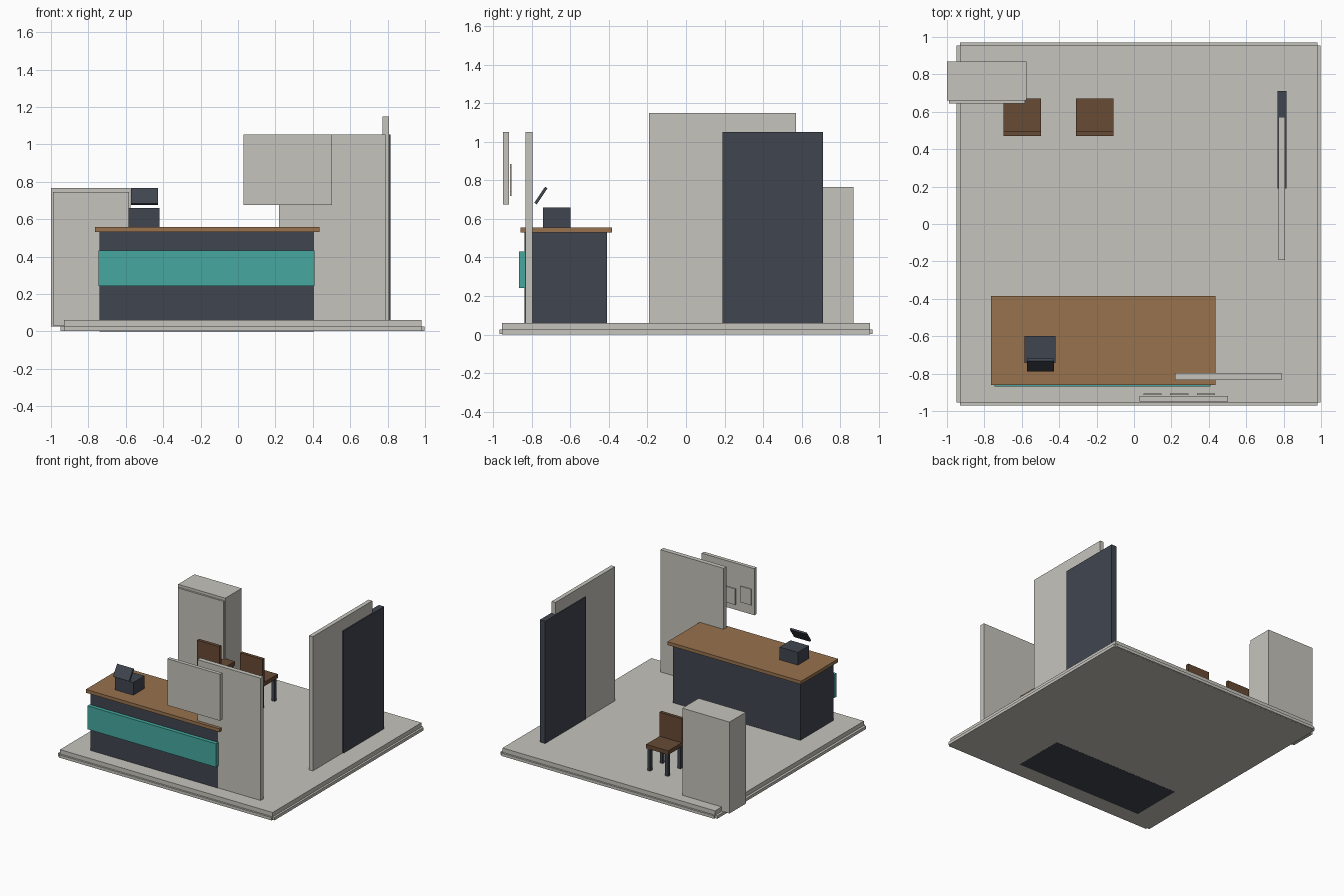
import bpy
import bmesh
from math import radians
from mathutils import Matrix

cube = bpy.data.objects.get("Cube")
if cube:
    bpy.data.objects.remove(cube, do_unlink=True)


def material(name, rgb):
    mat = bpy.data.materials.new(name)
    mat.use_nodes = True
    mat.diffuse_color = (*rgb, 1)
    mat.node_tree.nodes["Principled BSDF"].inputs["Base Color"].default_value = (*rgb, 1)
    return mat


light_grey = material("light grey", (0.558, 0.552, 0.503))
slate = material("dark slate", (0.051, 0.060, 0.078))
wood = material("warm wood", (0.314, 0.171, 0.076))
brown = material("dark brown", (0.136, 0.069, 0.034))
teal = material("teal", (0.061, 0.397, 0.352))


def box(name, mat, x, y, z, tilt=0):
    """Box from (min, max) ranges, optionally tilted about x."""
    spans = (x, y, z)
    centre = [(a + b) / 2 for a, b in spans]
    size = [b - a for a, b in spans]
    bm = bmesh.new()
    bmesh.ops.create_cube(bm, size=1, matrix=Matrix.Diagonal((*size, 1)))
    mesh = bpy.data.meshes.new(name)
    bm.to_mesh(mesh)
    bm.free()
    mesh.materials.append(mat)
    obj = bpy.data.objects.new(name, mesh)
    obj.location = centre
    obj.rotation_euler.x = radians(tilt)
    bpy.context.scene.collection.objects.link(obj)
    return obj


# Floor with a low trim on every edge
box("floor", light_grey, (-0.93, 0.98), (-0.955, 0.955), (0.002, 0.06))
box("floor_trim_sides", light_grey, (-0.95, 0.997), (-0.955, 0.955), (0.001, 0.025))
box("floor_trim_ends", light_grey, (-0.93, 0.98), (-0.97, 0.97), (0.0015, 0.025))

# Counter
box("counter_body", slate, (-0.74, 0.405), (-0.838, -0.41), (0, 0.53))
box("counter_top", wood, (-0.765, 0.435), (-0.86, -0.385), (0.53, 0.557))
box("counter_front_band", teal, (-0.745, 0.41), (-0.868, -0.835), (0.242, 0.432))

# Till with a tilted screen
box("till_base", slate, (-0.585, -0.42), (-0.743, -0.6), (0.557, 0.66))
box("till_screen", slate, (-0.573, -0.428), (-0.761, -0.746), (0.672, 0.772), -34)

# Front wall and hanging board with three staggered cards
box("front_wall", light_grey, (0.22, 0.788), (-0.834, -0.797), (0.01, 1.052))
box("hanging_board", light_grey, (0.03, 0.503), (-0.95, -0.92), (0.675, 1.053))
for i, low in enumerate((0.755, 0.72, 0.74)):
    left = 0.05 + 0.143 * i
    box(f"board_card_{i + 1}", light_grey, (left, left + 0.098), (-0.914, -0.907), (low, low + 0.13))

# Side wall and door
box("side_wall", light_grey, (0.773, 0.807), (-0.193, 0.571), (0.01, 1.15))
box("side_door", slate, (0.767, 0.815), (0.19, 0.712), (0.01, 1.052))

# Cabinet
box("cabinet", light_grey, (-1, -0.576), (0.66, 0.87), (0.025, 0.767))
box("cabinet_door", light_grey, (-0.99, -0.582), (0.645, 0.66), (0.03, 0.745))

# Two chairs with their backs towards the counter
for n, cx in enumerate((-0.597, -0.21), 1):
    cy = 0.57
    box(f"chair_{n}_seat", brown, (cx - 0.1, cx + 0.1), (cy - 0.1, cy + 0.1), (0.24, 0.272))
    box(f"chair_{n}_back", brown, (cx - 0.1, cx + 0.1), (cy - 0.1, cy - 0.073), (0.272, 0.467))
    for sx in (-1, 1):
        for sy in (-1, 1):
            lx, ly = cx + sx * 0.08, cy + sy * 0.08
            box(f"chair_{n}_leg", slate, (lx - 0.013, lx + 0.013), (ly - 0.013, ly + 0.013), (0.01, 0.24))
